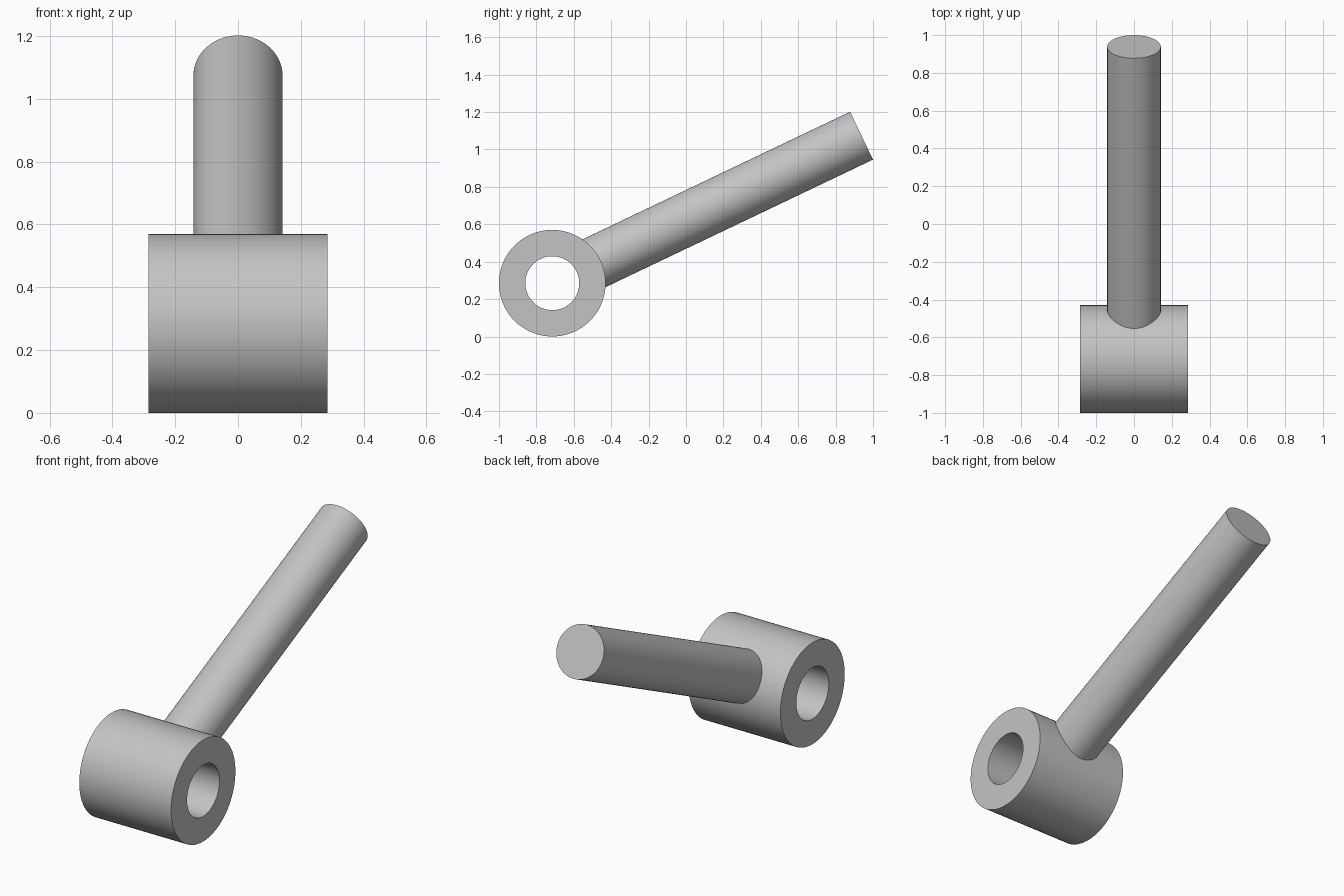
import bpy
import bmesh
from math import radians, sin, cos, pi
from mathutils import Matrix, Vector

cube = bpy.data.objects.get("Cube")
if cube:
    bpy.data.objects.remove(cube, do_unlink=True)

# Single plain grey
grey = bpy.data.materials.new("plain_grey")
grey.use_nodes = True
colour = (0.55, 0.55, 0.55, 1)
grey.diffuse_color = colour
grey.node_tree.nodes["Principled BSDF"].inputs["Base Color"].default_value = colour

SEGMENTS = 96
BARREL_RADIUS = 0.285
BORE_RADIUS = 0.144
HALF_WIDTH = 0.285
ROD_RADIUS = 0.142
ROD_START, ROD_END = 0.2, 1.832
HUB = Vector((0, -0.715, BARREL_RADIUS))
TILT = radians(25.5)


def lathe(name, profile, matrix, closed):
    """Turn a (radius, height) profile about z; loop it or cap its ends."""
    bm = bmesh.new()
    rings = []
    for radius, height in profile:
        angles = [2 * pi * i / SEGMENTS for i in range(SEGMENTS)]
        rings.append([bm.verts.new((radius * cos(a), radius * sin(a), height))
                      for a in angles])
    pairs = list(zip(rings, rings[1:]))
    if closed:
        pairs.append((rings[-1], rings[0]))
    else:
        bm.faces.new(rings[0])
        bm.faces.new(rings[-1])
    for a, b in pairs:
        for i in range(SEGMENTS):
            j = (i + 1) % SEGMENTS
            bm.faces.new((a[i], a[j], b[j], b[i]))
    bmesh.ops.recalc_face_normals(bm, faces=bm.faces)
    mesh = bpy.data.meshes.new(name)
    bm.to_mesh(mesh)
    bm.free()
    mesh.materials.append(grey)
    obj = bpy.data.objects.new(name, mesh)
    bpy.context.collection.objects.link(obj)
    obj.matrix_world = matrix
    bpy.ops.object.select_all(action='DESELECT')
    obj.select_set(True)
    bpy.context.view_layer.objects.active = obj
    bpy.ops.object.shade_smooth_by_angle(angle=radians(30))
    return obj


# Hollow barrel lying along x
lathe("barrel",
      [(BORE_RADIUS, -HALF_WIDTH), (BARREL_RADIUS, -HALF_WIDTH),
       (BARREL_RADIUS, HALF_WIDTH), (BORE_RADIUS, HALF_WIDTH)],
      Matrix.Translation(HUB) @ Matrix.Rotation(pi / 2, 4, 'Y'), True)

# Rod rising to the back, rooted in the barrel wall
lathe("rod",
      [(ROD_RADIUS, ROD_START), (ROD_RADIUS, ROD_END)],
      Matrix.Translation(HUB) @ Matrix.Rotation(TILT - pi / 2, 4, 'X'), False)
